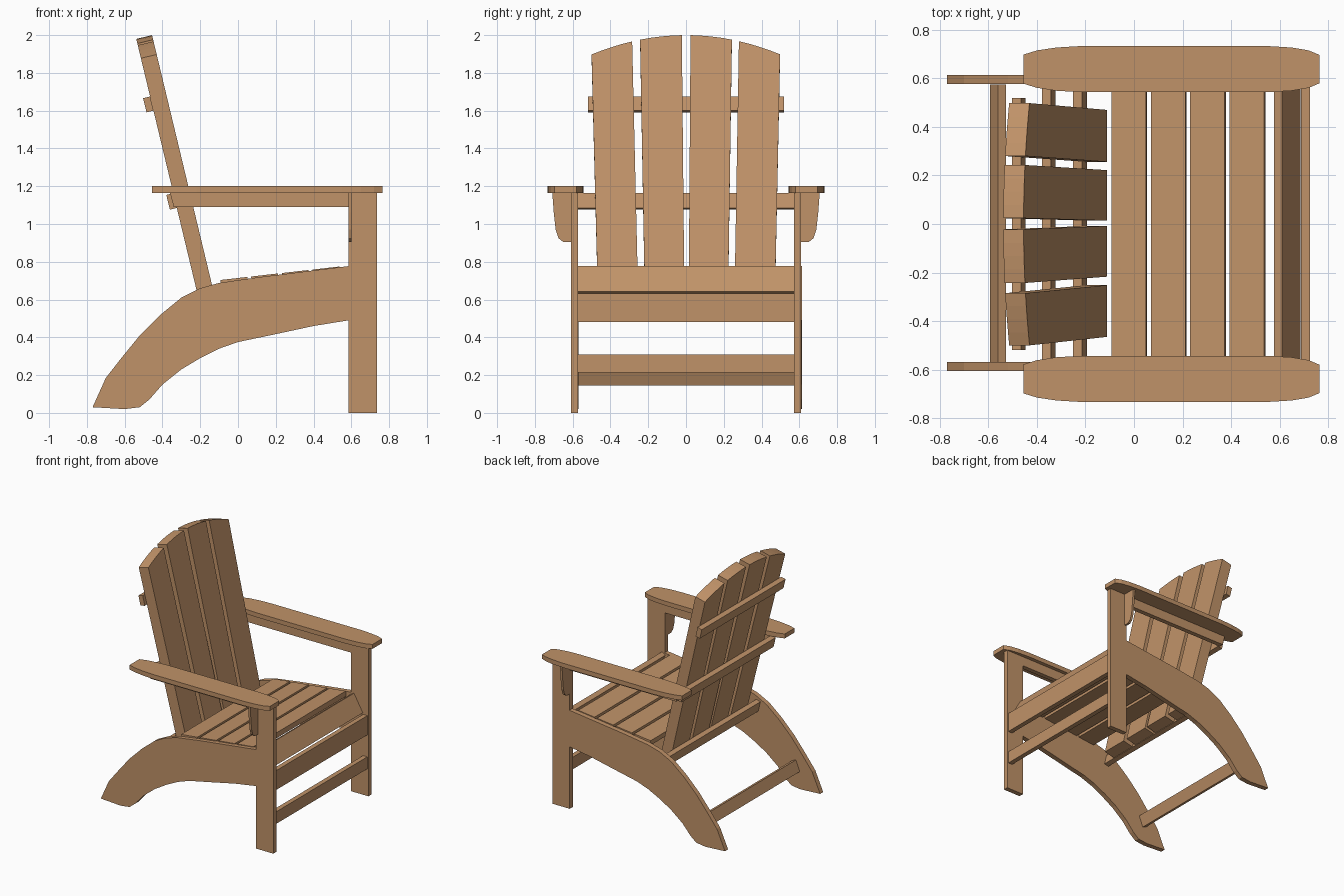
import bpy, bmesh, math

if "Cube" in bpy.data.objects:
    bpy.data.objects.remove(bpy.data.objects["Cube"])

wood = bpy.data.materials.new("wood")
wood.diffuse_color = (0.53, 0.29, 0.14, 1)
wood.use_nodes = True
wood.node_tree.nodes["Principled BSDF"].inputs["Base Color"].default_value = wood.diffuse_color


def prism(name, pts, w0, w1, place):
    """Extrude a 2D outline (u, v) from w0 to w1; place maps (u, v, w) to xyz."""
    bm = bmesh.new()
    a = [bm.verts.new(place(u, v, w0)) for u, v in pts]
    b = [bm.verts.new(place(u, v, w1)) for u, v in pts]
    bm.faces.new(a)
    bm.faces.new(b[::-1])
    n = len(pts)
    for i in range(n):
        j = (i + 1) % n
        bm.faces.new((a[j], a[i], b[i], b[j]))
    bmesh.ops.recalc_face_normals(bm, faces=bm.faces)
    mesh = bpy.data.meshes.new(name)
    bm.to_mesh(mesh)
    bm.free()
    mesh.materials.append(wood)
    ob = bpy.data.objects.new(name, mesh)
    bpy.context.collection.objects.link(ob)
    return ob


def side(u, v, w):      # outline in xz, extruded along y
    return (u, w, v)


def flat(u, v, w):      # outline in xy, extruded along z
    return (u, v, w)


def front(u, v, w):     # outline in yz, extruded along x
    return (w, u, v)


LEAN = 0.24
ANG = math.atan(LEAN)


def back(u, v, w):      # outline on the leaning back, w goes rearwards
    return (-0.455 - LEAN * (v - 2) - w * math.cos(ANG), u, v - w * math.sin(ANG))


def rect(u0, u1, v0, v1):
    return [(u0, v0), (u1, v0), (u1, v1), (u0, v1)]


def plank(cx, cz, length, thick, deg):
    """Tilted rectangular section in xz."""
    c, s = math.cos(math.radians(deg)), math.sin(math.radians(deg))
    return [(cx + a * c - b * s, cz + a * s + b * c)
            for a, b in rect(-length / 2, length / 2, -thick / 2, thick / 2)]


# Outlines of the curved parts
rail = [(-0.77, 0.03), (-0.70, 0.185), (-0.61, 0.3), (-0.52, 0.41), (-0.41, 0.52),
        (-0.30, 0.61), (-0.2, 0.66), (-0.1, 0.688), (0.1, 0.717), (0.585, 0.777),
        (0.585, 0.49), (0.4, 0.46), (0.2, 0.417), (0.0, 0.375), (-0.1, 0.34),
        (-0.2, 0.29), (-0.3, 0.23), (-0.4, 0.15), (-0.47, 0.07), (-0.52, 0.03), (-0.6, 0.02)]
arm_half = [(-0.455, 0.06), (-0.4, 0.077), (-0.32, 0.089), (-0.22, 0.095),
            (0.55, 0.095), (0.65, 0.089), (0.72, 0.077), (0.765, 0.058)]
bracket = [(0.61, 1.165), (0.708, 1.165), (0.70, 1.06), (0.69, 0.97),
           (0.675, 0.925), (0.65, 0.905), (0.61, 0.905)]

# Left and right: legs, curved side rails, arms and brackets
for s, tag in ((-1, "right"), (1, "left")):
    prism("front_leg_" + tag, rect(0.585, 0.735, 0, 1.165), s * 0.572, s * 0.61, side)
    prism("side_rail_" + tag, rail, s * 0.572 + 0.004, s * 0.61 + 0.004, side)
    arm = [(x, s * 0.638 + y) for x, y in arm_half]
    arm += [(x, s * 0.638 - y) for x, y in arm_half[::-1]]
    prism("arm_" + tag, arm, 1.165, 1.2, flat)
    prism("arm_support_" + tag,
          [(-0.36, 1.165), (-0.34, 1.09), (0.585, 1.09), (0.585, 1.165)],
          s * 0.572, s * 0.608, side)
    prism("arm_bracket_" + tag, [(s * y, z) for y, z in bracket], 0.584, 0.602, front)

# Seat slats, flush between the side rails, plus the rolled front slat
tilt = math.degrees(math.atan(0.113))
for i in range(4):
    cx = -0.02 + i * 0.1625
    prism(f"seat_slat_{i + 1}", plank(cx, 0.694 + 0.113 * cx, 0.143, 0.04, tilt),
          -0.574, 0.574, side)
prism("seat_front_slat", plank(0.632, 0.702, 0.155, 0.036, -60), -0.574, 0.574, side)

# Stretchers
prism("front_apron", rect(0.688, 0.725, 0.48, 0.632), -0.574, 0.574, side)
prism("front_stretcher", rect(0.688, 0.725, 0.213, 0.308), -0.574, 0.574, side)
prism("rear_stretcher", plank(-0.56, 0.193, 0.09, 0.035, 68), -0.574, 0.574, side)

# Back slats: slightly fanned, with a shared arched top
slats = [(-0.465, -0.252, -0.50, -0.285), (-0.217, -0.008, -0.243, -0.022),
         (0.014, 0.222, 0.024, 0.243), (0.256, 0.47, 0.28, 0.498)]
for i, (b0, b1, t0, t1) in enumerate(slats):
    top = [t1 + (t0 - t1) * k / 4 for k in range(5)]
    outline = [(b0, 0.57), (b1, 0.57)] + [(y, 2.0 - 0.41 * y * y) for y in top]
    prism(f"back_slat_{i + 1}", outline, 0, 0.086, back)

# Cross rails behind the back slats
for name, half, v0, v1 in (("upper", 0.52, 1.62, 1.695), ("middle", 0.574, 1.105, 1.183),
                           ("lower", 0.574, 0.565, 0.645)):
    prism(f"back_cross_rail_{name}", rect(-half, half, v0, v1), 0.086, 0.124, back)
